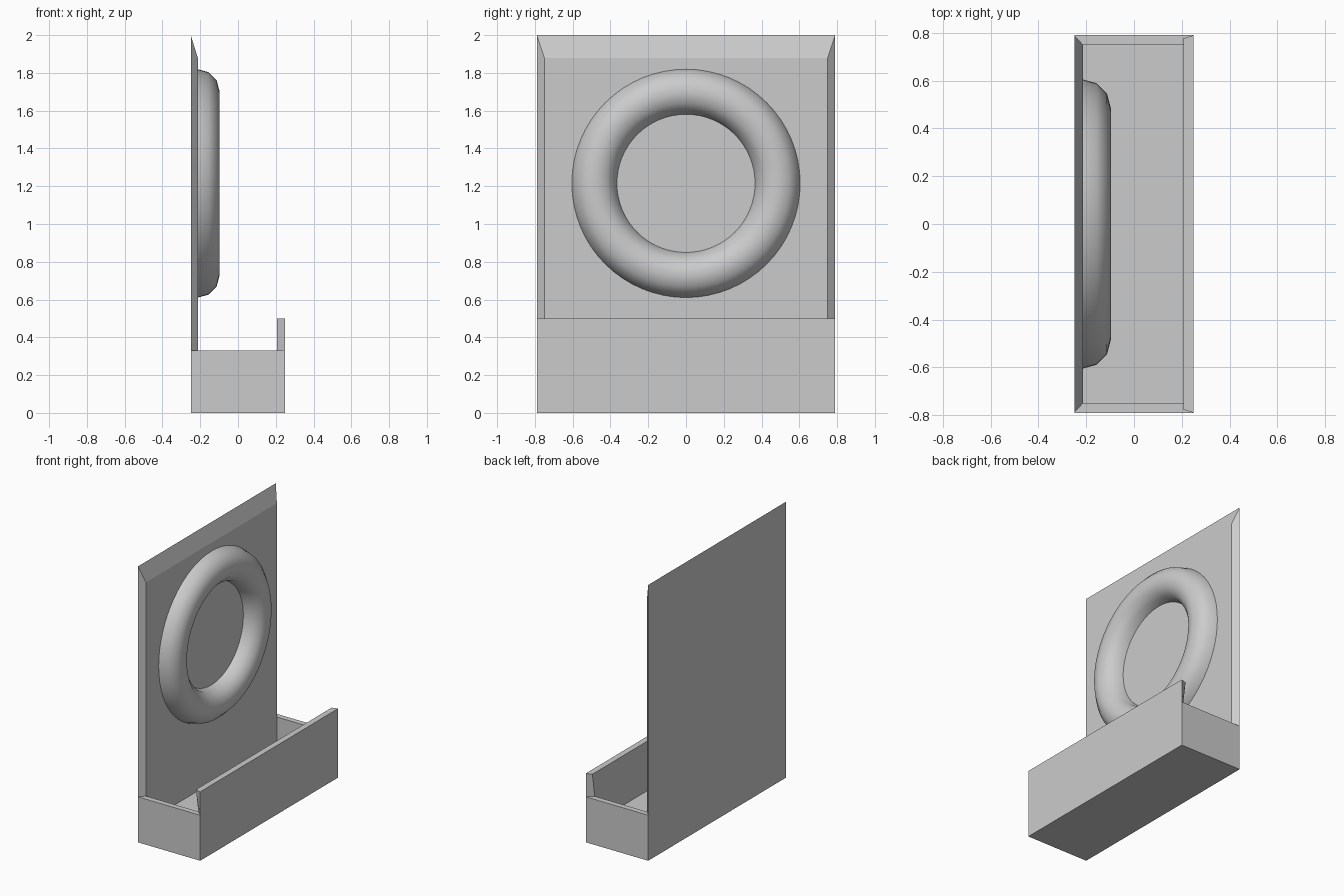
import bpy, bmesh
from math import sin, cos, pi, tau

if "Cube" in bpy.data.objects:
    bpy.data.objects.remove(bpy.data.objects["Cube"])


def finish(bm, name):
    bmesh.ops.remove_doubles(bm, verts=bm.verts, dist=1e-5)
    bmesh.ops.recalc_face_normals(bm, faces=bm.faces)
    mesh = bpy.data.meshes.new(name)
    bm.to_mesh(mesh)
    bm.free()
    obj = bpy.data.objects.new(name, mesh)
    bpy.context.collection.objects.link(obj)
    return obj


# Body: tray with a tall bevelled back panel and a raised front wall
pts = {
    "a": (-.25, .79, 0), "b": (.25, .79, 0),          # base
    "c": (.25, .79, .33), "d": (-.25, .79, .33),      # outer rim
    "t": (-.25, .79, 2), "p": (-.213, .75, 1.88),     # panel top, back and front
    "i": (-.213, .75, .33), "j": (.207, .75, .33),    # inner rim
    "k": (.207, .777, .5), "e": (.25, .79, .5),       # front wall top
    "f": (-.213, .75, .14), "g": (.207, .75, .14),    # tray floor
}
bm = bmesh.new()
left = {k: bm.verts.new((x, -y, z)) for k, (x, y, z) in pts.items()}
right = {k: bm.verts.new(p) for k, p in pts.items()}
# Mirrored side faces
for side in (left, right):
    for loop in ("abcd", "dcji", "dipt", "cekj", "ijgf"):
        bm.faces.new([side[k] for k in loop])
# Faces spanning the full width
for strip in ("adt", "ab", "bce", "ek", "kjg", "gf", "fip", "pt"):
    bm.faces.new([left[k] for k in strip] + [right[k] for k in reversed(strip)])
finish(bm, "tray_and_back_panel")

# Half-round ring standing out of the panel
bm = bmesh.new()
arc = [bm.verts.new((-.215 + .118 * sin(i * pi / 6), 0,
                     1.215 + .485 + .12 * cos(i * pi / 6))) for i in range(7)]
edges = [bm.edges.new(e) for e in zip(arc, arc[1:])]
bmesh.ops.spin(bm, geom=arc + edges, cent=(0, 0, 1.215), axis=(1, 0, 0),
               angle=tau, steps=64)
ring = finish(bm, "ring")
# Make sure the open half ring faces outward
front = max(ring.data.polygons, key=lambda f: f.center.x)
if front.normal.x < 0:
    ring.data.flip_normals()
for f in ring.data.polygons:
    f.use_smooth = True
